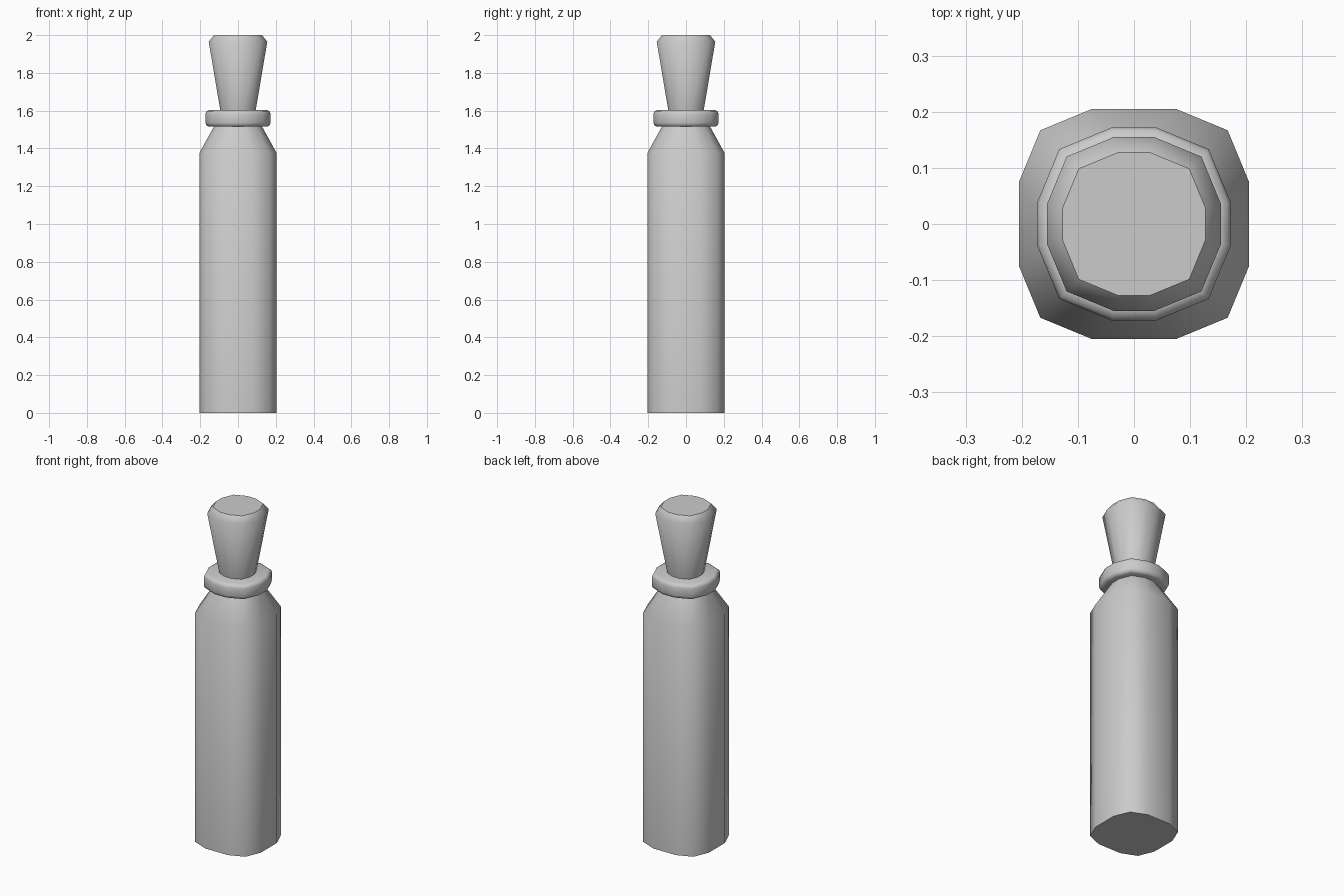
import bpy, bmesh, math

if "Cube" in bpy.data.objects:
    bpy.data.objects.remove(bpy.data.objects["Cube"])


def section(a, b, c, z):
    """Twelve-sided rounded square: flat at a, corner at (b, b), flat half-width c."""
    pts = []
    for k in range(4):
        co, si = round(math.cos(k * math.pi / 2)), round(math.sin(k * math.pi / 2))
        for x, y in ((a, -c), (a, c), (b, b)):
            pts.append((x * co - y * si, x * si + y * co, z))
    return pts


def loft(name, levels):
    bm = bmesh.new()
    loops = [[bm.verts.new(p) for p in section(*lv)] for lv in levels]
    for lo, hi in zip(loops, loops[1:]):
        for i in range(12):
            j = (i + 1) % 12
            bm.faces.new((lo[i], lo[j], hi[j], hi[i]))
    bm.faces.new(loops[0][::-1])
    bm.faces.new(loops[-1])
    me = bpy.data.meshes.new(name)
    bm.to_mesh(me)
    bm.free()
    ob = bpy.data.objects.new(name, me)
    bpy.context.collection.objects.link(ob)
    bpy.ops.object.select_all(action='DESELECT')
    ob.select_set(True)
    bpy.context.view_layer.objects.active = ob
    bpy.ops.object.shade_smooth_by_angle(angle=math.radians(50))
    return ob


def round_level(a, z):
    return (a, a * 0.775, a * 0.23, z)


# Squarish body with sloping shoulder running up into the collar
loft("bottle_body", [
    (0.205, 0.167, 0.075, 0.0),
    (0.205, 0.167, 0.075, 1.375),
    round_level(0.128, 1.515),
    round_level(0.122, 1.53),
])

# Collar ring with softened edges
loft("neck_collar", [
    round_level(0.153, 1.515),
    round_level(0.167, 1.521),
    round_level(0.172, 1.535),
    round_level(0.172, 1.583),
    round_level(0.167, 1.597),
    round_level(0.153, 1.603),
])

# Flared stopper with chamfered top
loft("stopper", [
    round_level(0.090, 1.58),
    round_level(0.094, 1.603),
    round_level(0.155, 1.965),
    round_level(0.127, 2.0),
])
